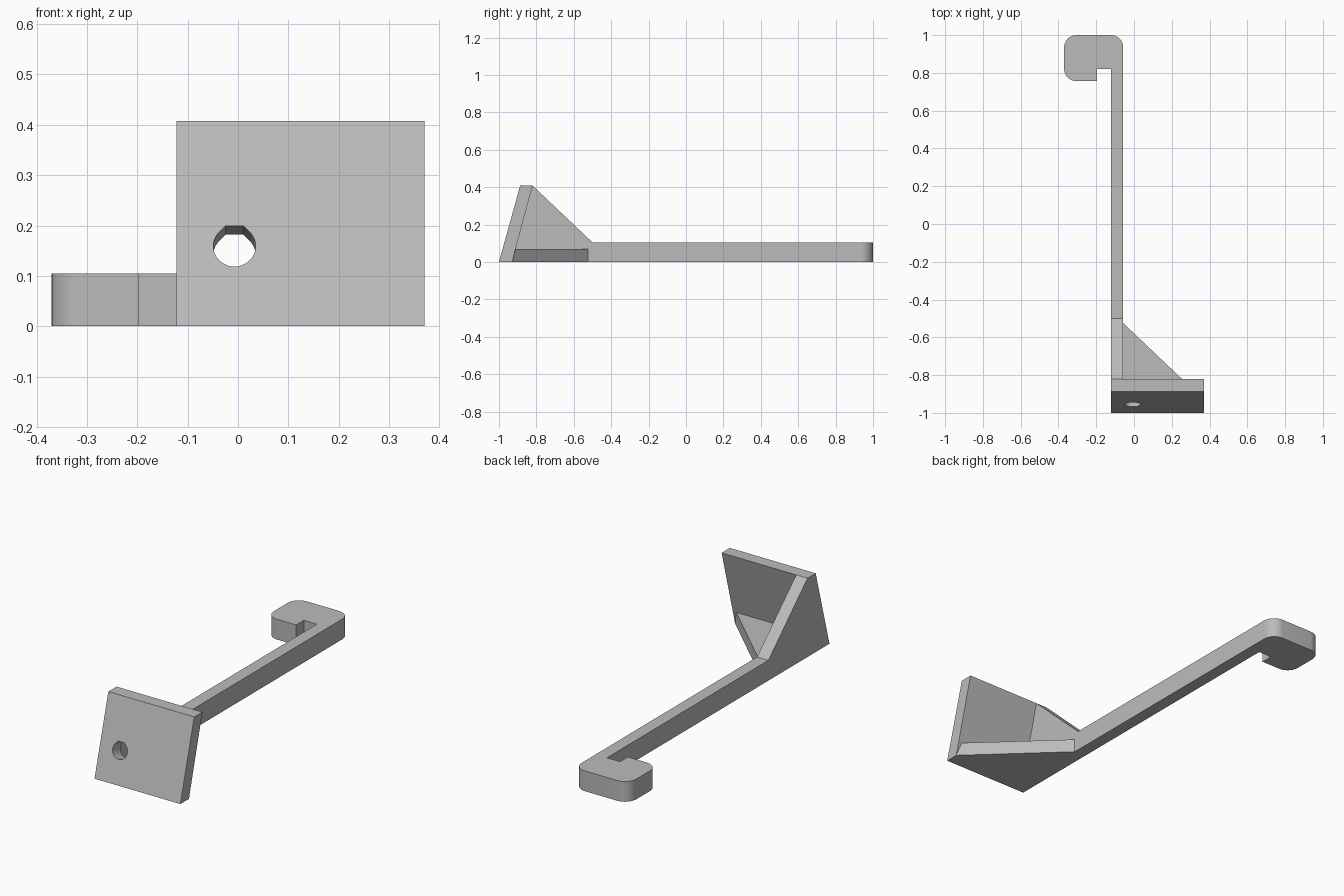
import bpy, bmesh, math
from mathutils import Vector, Matrix

cube = bpy.data.objects.get("Cube")
if cube:
    bpy.data.objects.remove(cube, do_unlink=True)

grey = bpy.data.materials.new("plain grey")
grey.use_nodes = True
colour = (0.5, 0.5, 0.5, 1)
grey.diffuse_color = colour
grey.node_tree.nodes["Principled BSDF"].inputs["Base Color"].default_value = colour


def prism(name, points, offset):
    """Extrude a closed 3D outline along an offset."""
    bm = bmesh.new()
    face = bm.faces.new([bm.verts.new(p) for p in points])
    new = bmesh.ops.extrude_face_region(bm, geom=[face])["geom"]
    verts = [g for g in new if isinstance(g, bmesh.types.BMVert)]
    bmesh.ops.translate(bm, verts=verts, vec=Vector(offset))
    bmesh.ops.recalc_face_normals(bm, faces=bm.faces)
    mesh = bpy.data.meshes.new(name)
    bm.to_mesh(mesh)
    bm.free()
    mesh.materials.append(grey)
    obj = bpy.data.objects.new(name, mesh)
    bpy.context.collection.objects.link(obj)
    return obj


def arc(cx, cy, r, start, end, steps=12):
    angles = [math.radians(start + (end - start) * i / steps) for i in range(steps + 1)]
    return [(cx + r * math.cos(a), cy + r * math.sin(a)) for a in angles]


def combine(target, other, operation):
    mod = target.modifiers.new(operation.lower(), 'BOOLEAN')
    mod.operation, mod.solver, mod.object = operation, 'EXACT', other
    bpy.context.view_layer.update()
    graph = bpy.context.evaluated_depsgraph_get()
    mesh = bpy.data.meshes.new_from_object(target.evaluated_get(graph))
    target.modifiers.clear()
    target.data = mesh
    bpy.data.objects.remove(other, do_unlink=True)


LEFT, RIGHT, INNER = 0.37, -0.122, -0.057
TOP, ARM, WEB, R = 0.408, 0.105, 0.07, 0.065

# Leaning mounting plate
bracket = prism("hook_bracket",
                [(RIGHT, -1, 0), (RIGHT, -0.93, 0), (RIGHT, -0.82, TOP), (RIGHT, -0.887, TOP)],
                (LEFT - RIGHT, 0, 0))

# Arm ending in a hook with rounded corners
outline = [(RIGHT, -0.6), (INNER, -0.6)]
outline += arc(INNER - R, 1 - R, R, 0, 90)
outline += arc(-LEFT + R, 1 - R, R, 90, 180)
outline += arc(-LEFT + R, 0.757 + R, R, 180, 270)
outline += [(-0.197, 0.757), (-0.197, 0.82), (RIGHT, 0.82)]
arm = prism("arm", [(x, y, 0) for x, y in outline], (0, 0, ARM))

# Upright gusset between plate and arm
gusset = prism("gusset",
               [(RIGHT, -0.93, 0), (RIGHT, -0.5, 0), (RIGHT, -0.5, ARM), (RIGHT, -0.82, TOP)],
               (INNER - RIGHT, 0, 0))

# Flat triangular web beside the arm
web = prism("web",
            [(-0.09, -0.95, 0), (-0.09, -0.525, 0), (INNER, -0.525, 0),
             (LEFT, -0.93, 0), (LEFT, -0.95, 0)], (0, 0, WEB))

for part in (gusset, arm, web):
    combine(bracket, part, 'UNION')

# Flat-topped screw hole, square to the plate
r = 0.042
flat = r * math.tan(math.pi / 8)
shape = arc(0, 0, r, 135, 405, 36) + [(flat, r), (-flat, r)]
up = Vector((0, 0.113, TOP)).normalized()
side = Vector((1, 0, 0))
through = side.cross(up)
centre = Vector((-0.007, -0.956, 0.159))
cutter = prism("hole_cutter",
               [centre + side * x + up * y + through * 0.05 for x, y in shape],
               through * -0.2)
cutter.hide_render = True
combine(bracket, cutter, 'DIFFERENCE')

# Merge coplanar faces and shade
bm = bmesh.new()
bm.from_mesh(bracket.data)
bmesh.ops.remove_doubles(bm, verts=bm.verts, dist=0.0001)
bmesh.ops.dissolve_limit(bm, angle_limit=0.01, verts=bm.verts, edges=bm.edges)
bm.to_mesh(bracket.data)
bm.free()
bpy.ops.object.select_all(action='DESELECT')
bracket.select_set(True)
bpy.context.view_layer.objects.active = bracket
bpy.ops.object.shade_smooth_by_angle(angle=math.radians(30))
